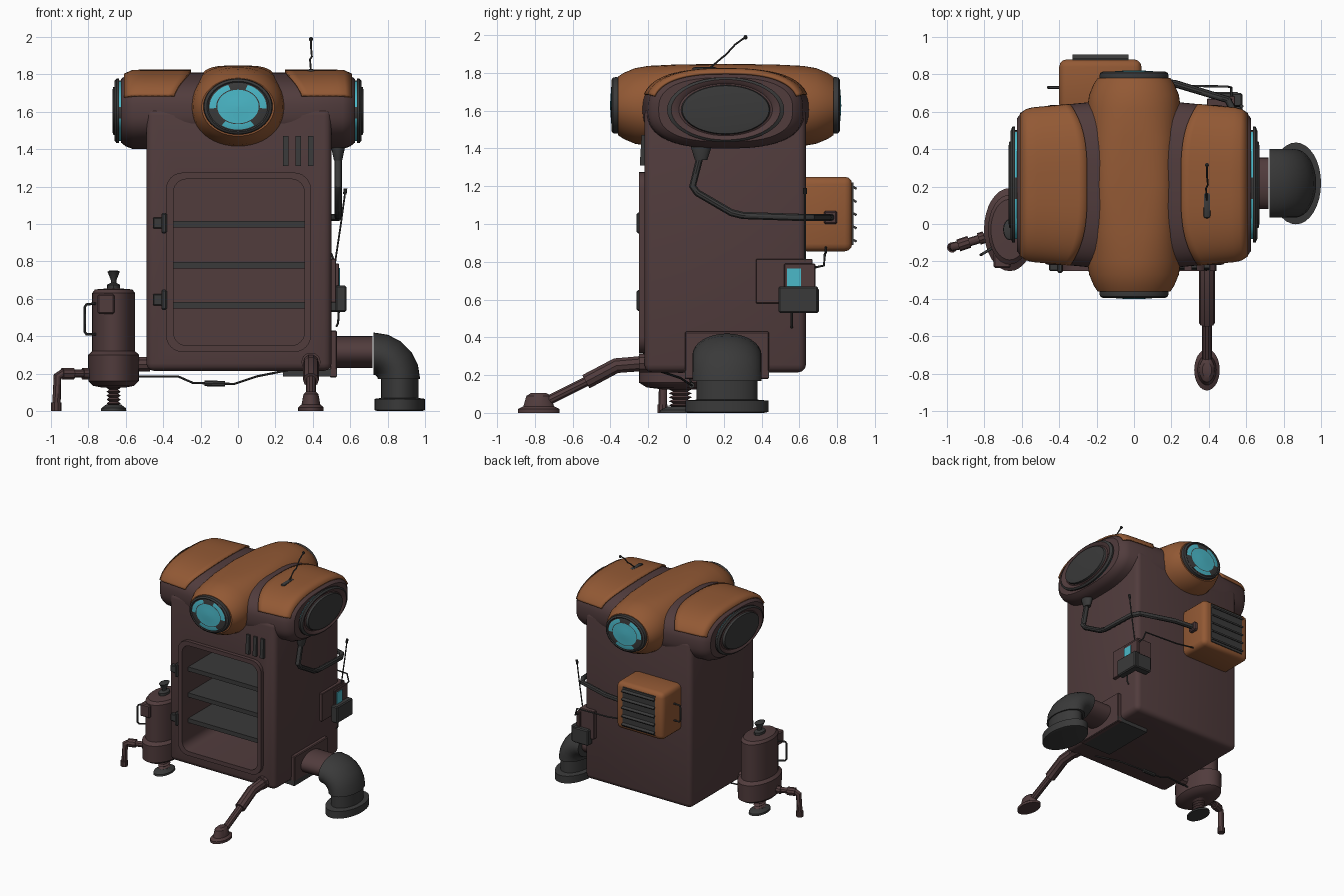
import bpy, bmesh, math
from mathutils import Vector

if "Cube" in bpy.data.objects:
    bpy.data.objects.remove(bpy.data.objects["Cube"])

def mat(name, c):
    m = bpy.data.materials.new(name)
    m.diffuse_color = (*c, 1)
    m.use_nodes = True
    m.node_tree.nodes["Principled BSDF"].inputs["Base Color"].default_value = m.diffuse_color
    return m

BROWN = mat("dark brown", (0.082, 0.045, 0.046))
ORANGE = mat("rust orange", (0.29, 0.1, 0.035))
DARK = mat("charcoal", (0.042, 0.042, 0.042))
CYAN = mat("cyan glow", (0.07, 0.48, 0.58))
K = 1.62          # round parts are stretched along y
CY = 0.21         # middle of cabinet depth

def finish(name, bm, mats):
    bmesh.ops.recalc_face_normals(bm, faces=bm.faces)
    me = bpy.data.meshes.new(name)
    bm.to_mesh(me)
    bm.free()
    for m in mats:
        me.materials.append(m)
    ob = bpy.data.objects.new(name, me)
    bpy.context.collection.objects.link(ob)
    return ob

def loft(name, rings, mats, fn=None, closed=True, caps=True):
    bm = bmesh.new()
    vs = [[bm.verts.new(p) for p in r] for r in rings]
    n = len(rings[0])
    for i in range(len(vs) - 1):
        for j in range(n if closed else n - 1):
            k = (j + 1) % n
            f = bm.faces.new((vs[i][j], vs[i][k], vs[i + 1][k], vs[i + 1][j]))
            f.material_index = fn(i, j) if fn else 0
    if caps:
        bm.faces.new(vs[0])
        f = bm.faces.new(vs[-1])
        f.material_index = fn(len(vs) - 2, 0) if fn else 0
    return finish(name, bm, mats)

def lathe(name, c, axis, prof, mats, a=1, b=1, n=32, fn=None):
    rings = []
    for r, h in prof:
        ring = []
        for j in range(n):
            t = 2 * math.pi * j / n
            u, v = r * a * math.cos(t), r * b * math.sin(t)
            p = {'x': (h, u, v), 'y': (u, h, v), 'z': (u, v, h)}[axis]
            ring.append(Vector(c) + Vector(p))
        rings.append(ring)
    return loft(name, rings, mats, fn)

def box(name, x, y, z, m, bev=0.0, seg=2, rot=0):
    bm = bmesh.new()
    bmesh.ops.create_cube(bm, size=1)
    s = Vector((x[1] - x[0], y[1] - y[0], z[1] - z[0]))
    for v in bm.verts:
        v.co = Vector(p * q for p, q in zip(v.co, s))
    if bev:
        bmesh.ops.bevel(bm, geom=bm.edges[:], offset=bev, segments=seg, profile=0.5, affect='EDGES')
    ob = finish(name, bm, [m])
    ob.location = ((x[0] + x[1]) / 2, (y[0] + y[1]) / 2, (z[0] + z[1]) / 2)
    ob.rotation_euler[0] = rot
    return ob

def tube(name, pts, r, m):
    cu = bpy.data.curves.new(name, 'CURVE')
    cu.dimensions = '3D'
    cu.bevel_depth, cu.bevel_resolution, cu.use_fill_caps = r, 3, True
    sp = cu.splines.new('POLY')
    sp.points.add(len(pts) - 1)
    for p, q in zip(sp.points, pts):
        p.co = (*q, 1)
    cu.materials.append(m)
    ob = bpy.data.objects.new(name, cu)
    bpy.context.collection.objects.link(ob)
    bpy.ops.object.select_all(action='DESELECT')
    ob.select_set(True)
    bpy.context.view_layer.objects.active = ob
    bpy.ops.object.convert(target='MESH')
    return ob

def rounded_prism(name, x, z, y, r, m):
    pts = []
    for cx, cz, a0 in ((x[1] - r, z[1] - r, 0), (x[0] + r, z[1] - r, 90), (x[0] + r, z[0] + r, 180), (x[1] - r, z[0] + r, 270)):
        for k in range(7):
            t = math.radians(a0 + 15 * k)
            pts.append((cx + r * math.cos(t), cz + r * math.sin(t)))
    return loft(name, [[(px, yy, pz) for px, pz in pts] for yy in y], [m])

def cut(ob, cutter):
    md = ob.modifiers.new("opening", 'BOOLEAN')
    md.operation, md.solver, md.object = 'DIFFERENCE', 'EXACT', cutter
    bpy.context.view_layer.objects.active = ob
    bpy.ops.object.modifier_apply(modifier=md.name)

def sup(t, a, b, e):
    c, s = math.cos(t), math.sin(t)
    return a * math.copysign(abs(c) ** (2 / e), c), b * math.copysign(abs(s) ** (2 / e), s)

# Cabinet with shelf opening
body = box("cabinet", (-0.49, 0.5), (-0.22, 0.635), (0.215, 1.62), BROWN, 0.04, 3)
frame = rounded_prism("door_frame", (-0.385, 0.39), (0.315, 1.275), (-0.25, -0.2), 0.09, BROWN)
cutter = rounded_prism("opening_cutter", (-0.345, 0.355), (0.35, 1.24), (-0.4, 0.45), 0.07, BROWN)
cut(body, cutter)
cut(frame, cutter)
bpy.data.objects.remove(cutter)
for i, z in enumerate((0.565, 0.78, 0.998)):
    box(f"shelf_{i}", (-0.345, 0.355), (-0.17, 0.45), (z - 0.018, z + 0.018), DARK)
for i, z in enumerate((0.595, 1.005)):
    box(f"hinge_plate_{i}", (-0.455, -0.375), (-0.25, -0.21), (z - 0.03, z + 0.03), DARK, 0.005, 1)
    box(f"hinge_pin_{i}", (-0.41, -0.38), (-0.262, -0.21), (z - 0.055, z + 0.055), DARK, 0.008, 1)
for i, x in enumerate((0.255, 0.322, 0.388)):
    box(f"vent_{i}", (x - 0.015, x + 0.015), (-0.24, -0.21), (1.31, 1.47), DARK, rot=-0.06)

# Head: wide pod across x
def head_r(x):
    tab = [(0, .44, .205), (.25, .44, .205), (.56, .41, .205), (.6, .39, .19), (.625, .355, .17)]
    x = abs(x)
    for (x0, a0, b0), (x1, a1, b1) in zip(tab, tab[1:]):
        if x <= x1:
            t = (x - x0) / (x1 - x0)
            return a0 + t * (a1 - a0), b0 + t * (b1 - b0)
    return tab[-1][1:]

def head_pt(x, t, off=0.0):
    a, b = head_r(x)
    u, v = sup(t, a + off, b + off, 2.6)
    return (x, CY + u, 1.605 + v)

loft("head_pod", [[head_pt(x, 2 * math.pi * j / 64) for j in range(64)]
     for x in (-.625, -.6, -.56, -.4, -.25, .25, .4, .56, .6, .625)], [BROWN])
for s in (-1, 1):
    # Orange cover plates with curved inner edge
    rings = []
    for i in range(9):
        ring = []
        for j in range(41):
            t = math.radians(16 + 148 * j / 40)
            xb = 0.25 + 0.1 * abs(math.cos(t)) ** 2.5
            x = xb + (0.607 - xb) * (i / 8)
            ring.append(head_pt(s * x, t, 0.009))
        rings.append(ring)
    ob = loft("head_cover", rings, [ORANGE], closed=False, caps=False)
    md = ob.modifiers.new("thickness", 'SOLIDIFY')
    md.thickness, md.offset = 0.012, 0
    # Side speaker discs, cyan segments behind the rim
    prof = [(.94, .60), (.94, .635), (1, .637), (1, .65), (.93, .66), (.86, .655), (.8, .645), (.76, .65), (.74, .668), (.6, .672), (.02, .672)]
    lathe("side_disc", (0, CY, 1.605), 'x', [(r, s * h) for r, h in prof], [DARK, BROWN, CYAN], .31, .172, 48,
          lambda i, j: 2 if i == 0 and j % 12 not in (0, 1, 11) else 1 if i in (4, 5, 6) else 0)

# Central orange tube along y with glowing lenses
rings = []
for d, a, b, e in ((-.57, .195, .155, 2), (-.54, .215, .175, 2), (-.48, .24, .2, 2.05), (-.41, .25, .212, 2.1),
                   (-.25, .24, .22, 2.8), (0, .22, .222, 4), (.25, .24, .22, 2.8), (.41, .25, .212, 2.1),
                   (.48, .24, .2, 2.05), (.54, .215, .175, 2), (.57, .195, .155, 2)):
    rings.append([(u, CY + d, 1.625 + v) for u, v in (sup(2 * math.pi * j / 48, a, b, e) for j in range(48))])
loft("head_tube", rings, [ORANGE])

def lens_rule(i, j):
    if i >= 7:
        return 1
    if i == 5:
        return 1 if min(abs((j * 5 + 2.5 - c + 180) % 360 - 180) for c in (32, 148, 270)) < 36 else 0
    return 0

for s in (-1, 1):
    prof = [(.97, .55), (1, .58), (.98, .597), (.9, .605), (.86, .6), (.82, .602), (.63, .606), (.6, .606), (.3, .61), (.02, .612)]
    lathe("lens", (0, CY, 1.628), 'y', [(r, s * h) for r, h in prof], [DARK, CYAN], .185, .15, 72, lens_rule)

# Top antenna
box("antenna_base", (.37, .41), (.03, .17), (1.79, 1.83), DARK, .015)
tube("antenna_wire", [(.39, .12, 1.82), (.385, .19, 1.88), (.395, .21, 1.895), (.39, .26, 1.95), (.39, .315, 1.99)], .005, DARK)
lathe("antenna_tip", (.39, .315, 1.988), 'z', [(.004, -.012), (.011, -.004), (.011, .004), (.004, .012)], [DARK], n=10)

# Elbow duct on the right with its mounting bracket
box("duct_plate", (.49, .53), (-.005, .44), (.18, .43), BROWN, .006, 1)
box("duct_under_plate", (.24, .53), (-.005, .44), (.185, .225), DARK)
lathe("duct_stub", (0, .217, .315), 'x', [(.085, .5), (.085, .72)], [BROWN], K, 1)
rings = []
for k in range(6):
    t = math.radians(90 - 18 * k)
    ring = []
    for j in range(32):
        q = 2 * math.pi * j / 32
        R = .137 + .113 * math.cos(q)
        ring.append((.722 + R * math.cos(t) + .002, .217 + .113 * K * math.sin(q), .17 + R * math.sin(t)))
    rings.append(ring)
loft("duct_elbow", rings, [DARK])
lathe("duct_collar", (.865, .217, 0), 'z', [(.12, 0), (.135, .005), (.135, .065), (.1, .07), (.1, .19)], [DARK], 1, K)

# Front support leg
tube("leg_socket", [(.39, -.18, .262), (.39, -.25, .262)], .052, BROWN)
tube("leg_upper", [(.39, -.22, .262), (.39, -.37, .25), (.39, -.53, .165)], .042, BROWN)
tube("leg_lower", [(.39, -.5, .18), (.39, -.79, .035)], .027, BROWN)
lathe("leg_foot", (.39, -.78, 0), 'z', [(.068, 0), (.068, .02), (.05, .035), (.04, .09), (.025, .105)], [BROWN], 1, K)

# Pump tank on the left
P = (-.665, -.03, 0)
lathe("pump_tank", P, 'z', [(.06, .125), (.11, .135), (.135, .16), (.137, .3), (.12, .315), (.115, .32), (.115, .63), (.1, .65), (.04, .655)], [BROWN], 1, K)
lathe("pump_knob", P, 'z', [(.035, .64), (.035, .675), (.015, .685), (.015, .7), (.033, .745), (.02, .752)], [DARK], 1, K, 16)
lathe("pump_spring", P, 'z', [(.038 if i % 2 else .024, .03 + .0105 * i) for i in range(11)], [BROWN], 1, K, 20)
lathe("pump_foot", P, 'z', [(.068, 0), (.066, .015), (.04, .035)], [DARK], 1, K)
box("pump_box", (-.75, -.66), (-.235, -.15), (.52, .625), BROWN, .008, 1)
tube("pump_handle", [(-.76, -.13, .575), (-.81, -.16, .57), (-.82, -.165, .555), (-.82, -.165, .425), (-.81, -.16, .41), (-.76, -.13, .41)], .007, DARK)
tube("pump_pipe", [(-.76, -.06, .2), (-.94, -.115, .2), (-.965, -.12, .185), (-.972, -.125, .0)], .023, BROWN)
tube("pump_pipe_flange", [(-.88, -.095, .2), (-.94, -.115, .2)], .033, BROWN)
tube("pump_pipe_ring", [(-.8, -.07, .2), (-.83, -.08, .2)], .032, BROWN)
tube("pump_pipe_nozzle", [(-.972, -.125, 0), (-.972, -.125, .045)], .028, BROWN)
tube("pump_bracket", [(-.58, -.03, .25), (-.47, -.03, .25)], .04, BROWN)

# Hanging hose under the cabinet
tube("hose", [(-.54, 0, .185), (-.32, .02, .185), (-.24, .03, .15), (-.02, .03, .145), (.1, -.03, .185), (.35, -.18, .235)], .006, DARK)
tube("hose_bead", [(-.18, .03, .148), (-.07, .03, .146)], .016, DARK)

# Rear orange fan unit with louvres
box("fan_unit", (-.4, .04), (.6, .88), (.855, 1.25), ORANGE, .04, 3)
box("fan_grille", (-.33, -.03), (.86, .886), (.89, 1.22), DARK)
for i in range(5):
    z = .915 + .07 * i
    box(f"fan_louvre_{i}", (-.33, -.03), (.87, .905), (z - .006, z + .006), DARK, rot=-.5)
tube("fan_handle", [(-.39, .73, 1.12), (-.45, .73, 1.12), (-.46, .73, 1.1), (-.46, .73, 1.0), (-.45, .73, .98), (-.39, .73, .98)], .007, DARK)
tube("fan_wire", [(.0, .74, .88), (.2, .74, .85), (.5, .735, .84), (.52, .73, .78), (.52, .66, .765)], .006, DARK)

# Power cable from head to fan unit
lathe("cable_socket", (.535, .08, 1.34), 'z', [(.022, 0), (.035, .06), (.035, .09)], [DARK], 1, 1.5, 16)
tube("cable", [(.535, .08, 1.38), (.535, .035, 1.2), (.535, .06, 1.165), (.535, .24, 1.06), (.535, .3, 1.045), (.535, .6, 1.035),
               (.5, .665, 1.035), (.22, .75, 1.035), (.02, .77, 1.035)], .02, DARK)
box("cable_plug", (.02, .07), (.73, .8), (1.0, 1.07), BROWN, .008, 1)

# Corner control panel on the right
box("panel_bracket_side", (.49, .525), (.37, .67), (.58, .815), BROWN, .004, 1)
box("panel_bracket_back", (.39, .525), (.625, .67), (.58, .815), BROWN, .004, 1)
box("panel_post", (.51, .54), (.52, .685), (.6, .79), BROWN, .004, 1)
box("panel_screen", (.535, .546), (.535, .61), (.66, .765), CYAN)
box("panel_tray", (.52, .58), (.49, .7), (.53, .67), DARK, .008, 1)
box("panel_tray_back", (.42, .56), (.64, .705), (.53, .66), DARK, .008, 1)
tube("panel_wire", [(.54, .56, .55), (.535, .56, .47), (.525, .56, .45)], .006, DARK)
tube("panel_antenna", [(.52, .63, .8), (.55, .63, 1.0), (.573, .63, 1.17)], .005, DARK)
tube("panel_antenna_tip", [(.571, .63, 1.16), (.575, .63, 1.19)], .01, DARK)

# Smooth shading with sharp edges kept
bpy.ops.object.select_all(action='SELECT')
bpy.context.view_layer.objects.active = body
bpy.ops.object.shade_smooth_by_angle(angle=math.radians(35))
